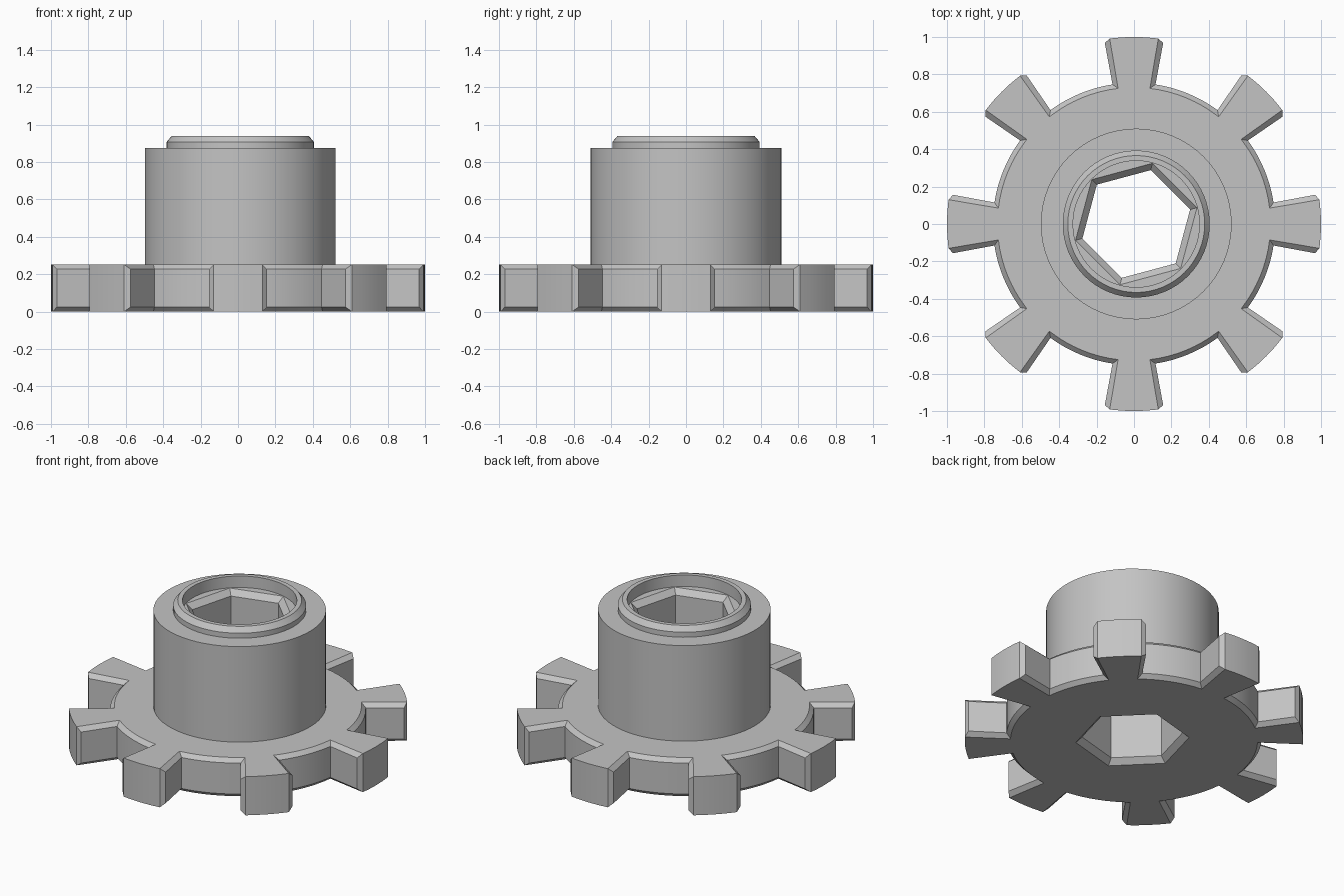
import bpy, bmesh
from math import cos, sin, asin, sqrt, pi, radians

cube = bpy.data.objects.get("Cube")
if cube:
    bpy.data.objects.remove(cube)

TEETH = 8
THICK, CHAMFER = 0.252, 0.025
HUB_X = 0.012          # hub and bore sit slightly off the toothed plate's centre

bm = bmesh.new()
cache = {}


def vert(x, y, z):
    """One shared vertex per position, so neighbouring parts weld together."""
    key = (round(x, 5), round(y, 5), round(z, 5))
    if key not in cache:
        cache[key] = bm.verts.new(key)
    return cache[key]


def ring(points, z):
    return [vert(x, y, z) for x, y in points]


def loft(a, b):
    n = len(a)
    for i in range(n):
        j = (i + 1) % n
        corners = list(dict.fromkeys((a[i], a[j], b[j], b[i])))
        if len(corners) > 2:
            bm.faces.new(corners)


def fill(outer, inner):
    """Flat face between two closed loops."""
    edges = set()
    for loop in (outer, inner):
        for p, q in zip(loop, loop[1:] + loop[:1]):
            if p is not q:
                edges.add(bm.edges.get((p, q)) or bm.edges.new((p, q)))
    bmesh.ops.triangle_fill(bm, edges=list(edges), use_beauty=True, normal=(0, 0, 1))


def circle(r, n=64, turn=0.0):
    return [(HUB_X + r * cos(turn + 2 * pi * i / n), r * sin(turn + 2 * pi * i / n))
            for i in range(n)]


def tooth_outline(root_r, root_half, corner):
    """Plan outline: tooth tip arc, flanks and root arc, repeated around."""
    tip = asin(0.13)
    root = asin(root_half / root_r)
    corner_r = sqrt(corner[0] ** 2 + corner[1] ** 2)
    side = asin(corner[1] / corner_r)
    polar = [(root_r, -root), (corner_r, -side)]
    polar += [(1.0, tip * (k / 2 - 1)) for k in range(5)]
    polar += [(corner_r, side), (root_r, root)]
    gap = 2 * pi / TEETH - 2 * root
    polar += [(root_r, root + gap * k / 8) for k in range(1, 8)]
    return [(r * cos(a + 2 * pi * t / TEETH), r * sin(a + 2 * pi * t / TEETH))
            for t in range(TEETH) for r, a in polar]


# Toothed plate, chamfered along the roots and flanks
narrow = tooth_outline(0.73, 0.085, (sqrt(1 - 0.13 ** 2), 0.13))
wide = tooth_outline(0.755, 0.115, (0.968, 0.156))
plate = [ring(narrow, 0), ring(wide, CHAMFER),
         ring(wide, THICK - CHAMFER), ring(narrow, THICK)]
for a, b in zip(plate, plate[1:]):
    loft(a, b)

# Hub with a chamfered collar and a round recess
hub_profile = [(0.51, THICK), (0.51, 0.875), (0.393, 0.875), (0.393, 0.908),
               (0.366, 0.94), (0.338, 0.94), (0.338, 0.865)]
hub = [ring(circle(r), z) for r, z in hub_profile]
for a, b in zip(hub, hub[1:]):
    loft(a, b)

# Hexagonal bore, widened at both ends
bore_profile = [(0.336, 0), (0.298, 0.035), (0.298, 0.83), (0.336, 0.865)]
bore = [ring(circle(r, 6, radians(15)), z) for r, z in bore_profile]
for a, b in zip(bore, bore[1:]):
    loft(a, b)

# Flat surfaces joining plate, hub and bore
fill(plate[0], bore[0])
fill(plate[-1], hub[0])
fill(hub[-1], bore[-1])
bmesh.ops.recalc_face_normals(bm, faces=bm.faces[:])

mesh = bpy.data.meshes.new("toothed_wheel_with_hub")
bm.to_mesh(mesh)
bm.free()
wheel = bpy.data.objects.new("toothed_wheel_with_hub", mesh)
bpy.context.collection.objects.link(wheel)

# Plain grey material
grey = bpy.data.materials.new("light_grey")
grey.use_nodes = True
colour = (0.55, 0.55, 0.55, 1)
grey.diffuse_color = colour
grey.node_tree.nodes["Principled BSDF"].inputs["Base Color"].default_value = colour
mesh.materials.append(grey)

# Smooth round walls, keep chamfer edges sharp
bpy.ops.object.select_all(action='DESELECT')
wheel.select_set(True)
bpy.context.view_layer.objects.active = wheel
bpy.ops.object.shade_smooth_by_angle(angle=radians(20))
